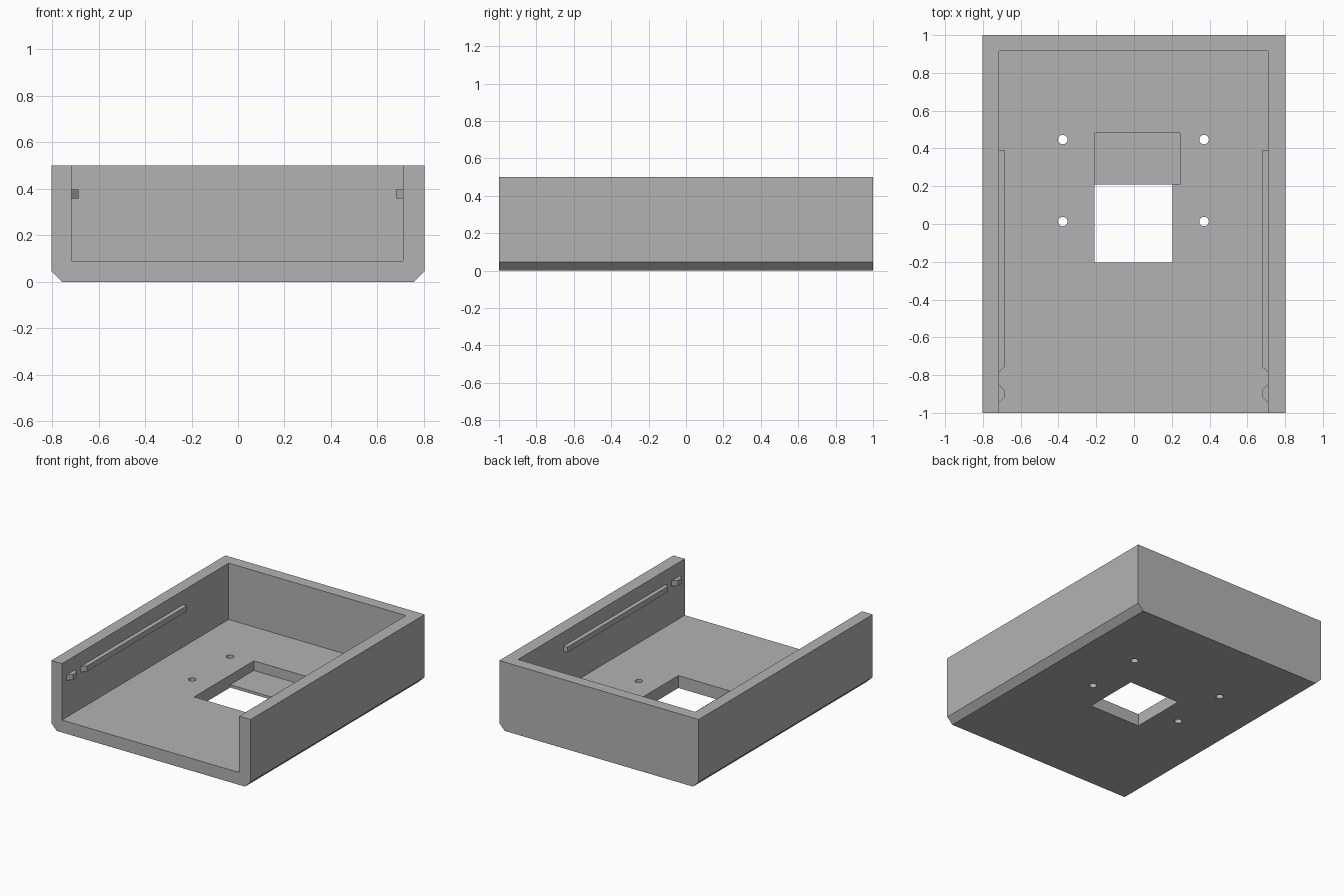
import bpy
import bmesh

cube = bpy.data.objects.get("Cube")
if cube:
    bpy.data.objects.remove(cube, do_unlink=True)

grey = bpy.data.materials.new("plain grey")
grey.use_nodes = True
COLOUR = (0.45, 0.45, 0.45, 1)
grey.diffuse_color = COLOUR
grey.node_tree.nodes["Principled BSDF"].inputs["Base Color"].default_value = COLOUR

MID = -0.003    # the cavity and cut-outs sit a hair off centre
WALL = 0.713    # half width of the cavity
FLOOR = 0.09
TOP = 0.5


def prism(name, points, direction):
    """Extrude a closed outline of 3D points along a direction."""
    bm = bmesh.new()
    face = bm.faces.new([bm.verts.new(p) for p in points])
    new = bmesh.ops.extrude_face_region(bm, geom=[face])["geom"]
    bmesh.ops.translate(bm, vec=direction,
                        verts=[v for v in new if isinstance(v, bmesh.types.BMVert)])
    bmesh.ops.recalc_face_normals(bm, faces=bm.faces)
    mesh = bpy.data.meshes.new(name)
    bm.to_mesh(mesh)
    bm.free()
    mesh.materials.append(grey)
    obj = bpy.data.objects.new(name, mesh)
    bpy.context.collection.objects.link(obj)
    return obj


def box(name, x0, x1, y0, y1, z0, z1):
    outline = [(x0, y0, z0), (x1, y0, z0), (x1, y1, z0), (x0, y1, z0)]
    return prism(name, outline, (0, 0, z1 - z0))


def cut(target, cutter):
    """Subtract the cutter from the target and remove it."""
    cutter.hide_render = True
    mod = target.modifiers.new("cut", "BOOLEAN")
    mod.operation = "DIFFERENCE"
    mod.solver = "EXACT"
    mod.object = cutter
    bpy.context.view_layer.objects.active = target
    bpy.ops.object.modifier_apply(modifier=mod.name)
    bpy.data.objects.remove(cutter, do_unlink=True)


# Tray body with chamfered lower edges
half = [(0.757, 0), (0.802, 0.045), (0.802, TOP)]
profile = half + [(-x, z) for x, z in reversed(half)]
tray = prism("tray_body", [(x, -1, z) for x, z in profile], (0, 2, 0))

# Cavity, open at the top and front
cut(tray, box("cavity_cutter", MID - WALL, MID + WALL, -1.1, 0.915, FLOOR, 0.7))

# Square window through the floor, and the shallow pocket behind it
cut(tray, box("window_cutter", -0.21, 0.205, -0.205, 0.21, -0.1, 0.2))
cut(tray, box("pocket_cutter", -0.21, 0.243, 0.2095, 0.482, 0.02, 0.2))

# Four screw holes
for x in (MID - 0.374, MID + 0.374):
    for y in (0.013, 0.447):
        bpy.ops.mesh.primitive_cylinder_add(vertices=32, radius=0.025, depth=0.4,
                                            location=(x, y, 0.05))
        cut(tray, bpy.context.object)

# Guide rails and catch bumps on both side walls
for side, label in ((-1, "right"), (1, "left")):
    wall = MID + side * (WALL + 0.004)
    tip = MID + side * (WALL - 0.031)
    rail = [(wall, -0.788), (tip, -0.757), (tip, 0.393), (wall, 0.393)]
    bump = [(wall, -0.952), (tip, -0.916), (tip, -0.88), (wall, -0.844)]
    for name, outline in (("guide_rail", rail), ("catch_bump", bump)):
        prism(f"{label}_{name}", [(x, y, 0.358) for x, y in outline], (0, 0, 0.04))
